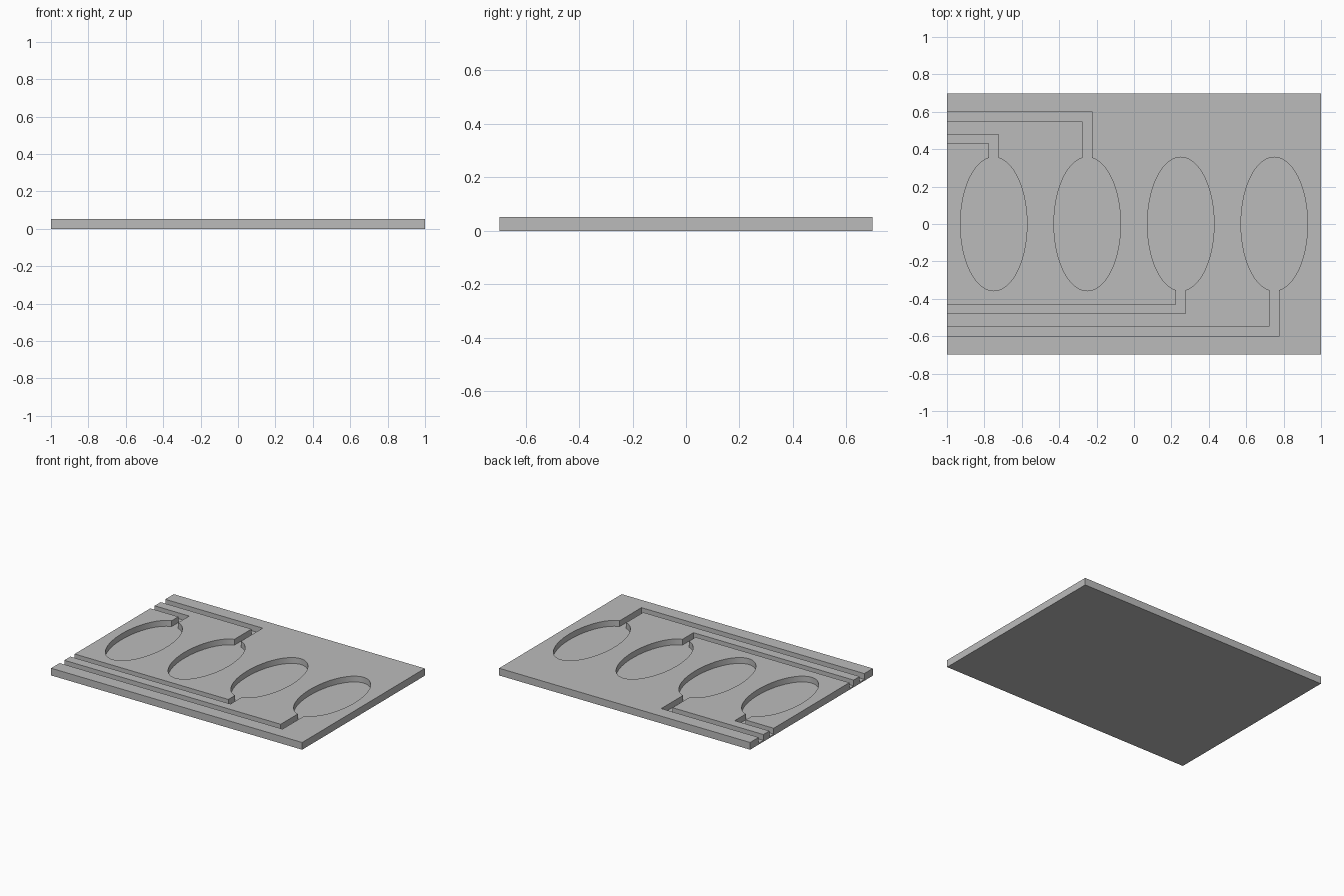
import bpy, bmesh, math

HALF_X, HALF_Y, TOP, FLOOR = 1.0, 0.698, 0.052, 0.01
RX, RY, HALF_GROOVE = 0.178, 0.357, 0.026

old = bpy.data.objects.get("Cube")
if old:
    bpy.data.objects.remove(old, do_unlink=True)

grey = bpy.data.materials.new("plain grey")
grey.use_nodes = True
colour = (0.5, 0.5, 0.5, 1)
grey.diffuse_color = colour
grey.node_tree.nodes["Principled BSDF"].inputs["Base Color"].default_value = colour


def prism(name, outline, z0, z1):
    """Extrude a flat outline from z0 up to z1."""
    bm = bmesh.new()
    face = bm.faces.new([bm.verts.new((x, y, z0)) for x, y in outline])
    made = bmesh.ops.extrude_face_region(bm, geom=[face])["geom"]
    for v in made:
        if isinstance(v, bmesh.types.BMVert):
            v.co.z = z1
    bmesh.ops.recalc_face_normals(bm, faces=bm.faces)
    mesh = bpy.data.meshes.new(name)
    bm.to_mesh(mesh)
    bm.free()
    mesh.materials.append(grey)
    obj = bpy.data.objects.new(name, mesh)
    bpy.context.collection.objects.link(obj)
    return obj


def pocket_outline(cx, side, inner, outer):
    """Oval well joined to an elbow groove that runs out of the left-hand edge."""
    w = HALF_GROOVE
    gap = math.asin(w / RX)
    steps = 96
    # Oval, starting and ending at the mouth of the groove
    pts = []
    for i in range(steps + 1):
        a = gap + (math.tau - 2 * gap) * i / steps
        pts.append((cx - RX * math.sin(a), side * RY * math.cos(a)))
    # Elbow groove
    edge = -HALF_X - 0.1
    pts += [(cx + w, side * outer), (edge, side * outer),
            (edge, side * inner), (cx - w, side * inner)]
    return pts


# Base plate
plate = prism("plate", [(-HALF_X, -HALF_Y), (HALF_X, -HALF_Y),
                        (HALF_X, HALF_Y), (-HALF_X, HALF_Y)], 0, TOP)

# Wells with their grooves, cut down to a shared floor
near, far = (0.43, 0.479), (0.548, 0.601)
cutters = []
for cx, side, lane in ((-0.75, 1, near), (-0.25, 1, far),
                       (0.25, -1, near), (0.75, -1, far)):
    cutter = prism("well_cutter", pocket_outline(cx, side, *lane), FLOOR, TOP + 0.1)
    cutter.hide_render = True
    cutters.append(cutter)
    cut = plate.modifiers.new("well", "BOOLEAN")
    cut.operation = "DIFFERENCE"
    cut.solver = "EXACT"
    cut.object = cutter

# Bake the cuts and drop the cutters
bpy.context.view_layer.update()
graph = bpy.context.evaluated_depsgraph_get()
baked = bpy.data.meshes.new_from_object(plate.evaluated_get(graph))
plate.modifiers.clear()
plate.data = baked
for cutter in cutters:
    bpy.data.objects.remove(cutter, do_unlink=True)

# Smooth oval walls, sharp rims
bpy.ops.object.select_all(action="DESELECT")
plate.select_set(True)
bpy.context.view_layer.objects.active = plate
bpy.ops.object.shade_smooth_by_angle(angle=math.radians(30))
